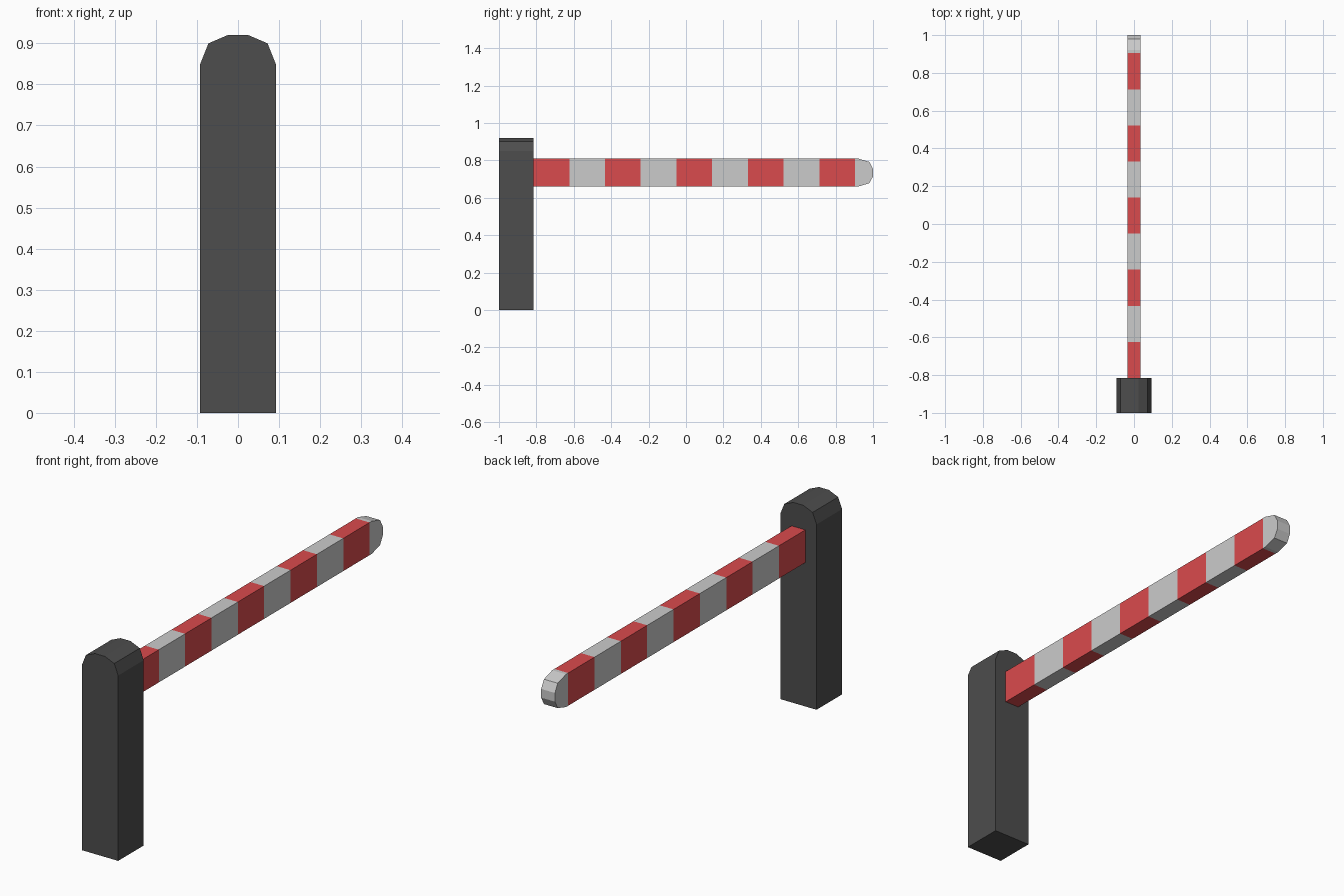
import bpy, bmesh
from mathutils import Vector

if "Cube" in bpy.data.objects:
    bpy.data.objects.remove(bpy.data.objects["Cube"])


def material(name, rgb):
    m = bpy.data.materials.new(name)
    m.diffuse_color = (*rgb, 1)
    m.use_nodes = True
    m.node_tree.nodes["Principled BSDF"].inputs["Base Color"].default_value = m.diffuse_color
    return m


def prism(name, points, offset, mats):
    """Extrude a closed planar outline by an offset vector."""
    bm = bmesh.new()
    face = bm.faces.new([bm.verts.new(p) for p in points])
    ext = bmesh.ops.extrude_face_region(bm, geom=[face])
    verts = [g for g in ext["geom"] if isinstance(g, bmesh.types.BMVert)]
    bmesh.ops.translate(bm, verts=verts, vec=Vector(offset))
    bmesh.ops.recalc_face_normals(bm, faces=bm.faces)
    me = bpy.data.meshes.new(name)
    bm.to_mesh(me)
    bm.free()
    for m in mats:
        me.materials.append(m)
    ob = bpy.data.objects.new(name, me)
    bpy.context.collection.objects.link(ob)
    return ob


dark = material("dark_grey", (0.075, 0.075, 0.075))
red = material("red", (0.70, 0.07, 0.075))
white = material("light_grey", (0.55, 0.55, 0.55))

# Post with a faceted rounded top
half = [(0.092, 0), (0.092, 0.85), (0.072, 0.90), (0.025, 0.92)]
outline = half + [(-x, z) for x, z in reversed(half)]
prism("post", [(x, -1, z) for x, z in outline], (0, 0.185, 0), [dark])

# Barrier arm with a faceted rounded tip
start, pitch, mid = -0.815, 0.191, 0.735
half = [(start, 0.075), (0.92, 0.075), (0.98, 0.057), (1.0, 0.02)]
outline = half + [(y, -z) for y, z in reversed(half)]
arm = prism("barrier_arm", [(-0.035, y, mid + z) for y, z in outline],
            (0.07, 0, 0), [red, white])

# Alternating stripes cut along the arm
bm = bmesh.new()
bm.from_mesh(arm.data)
for i in range(1, 10):
    bmesh.ops.bisect_plane(bm, geom=bm.verts[:] + bm.edges[:] + bm.faces[:],
                           plane_co=(0, start + i * pitch, 0), plane_no=(0, 1, 0))
for f in bm.faces:
    y = f.calc_center_median().y
    f.material_index = min(max(int((y - start) / pitch), 0), 9) % 2
bm.to_mesh(arm.data)
bm.free()
